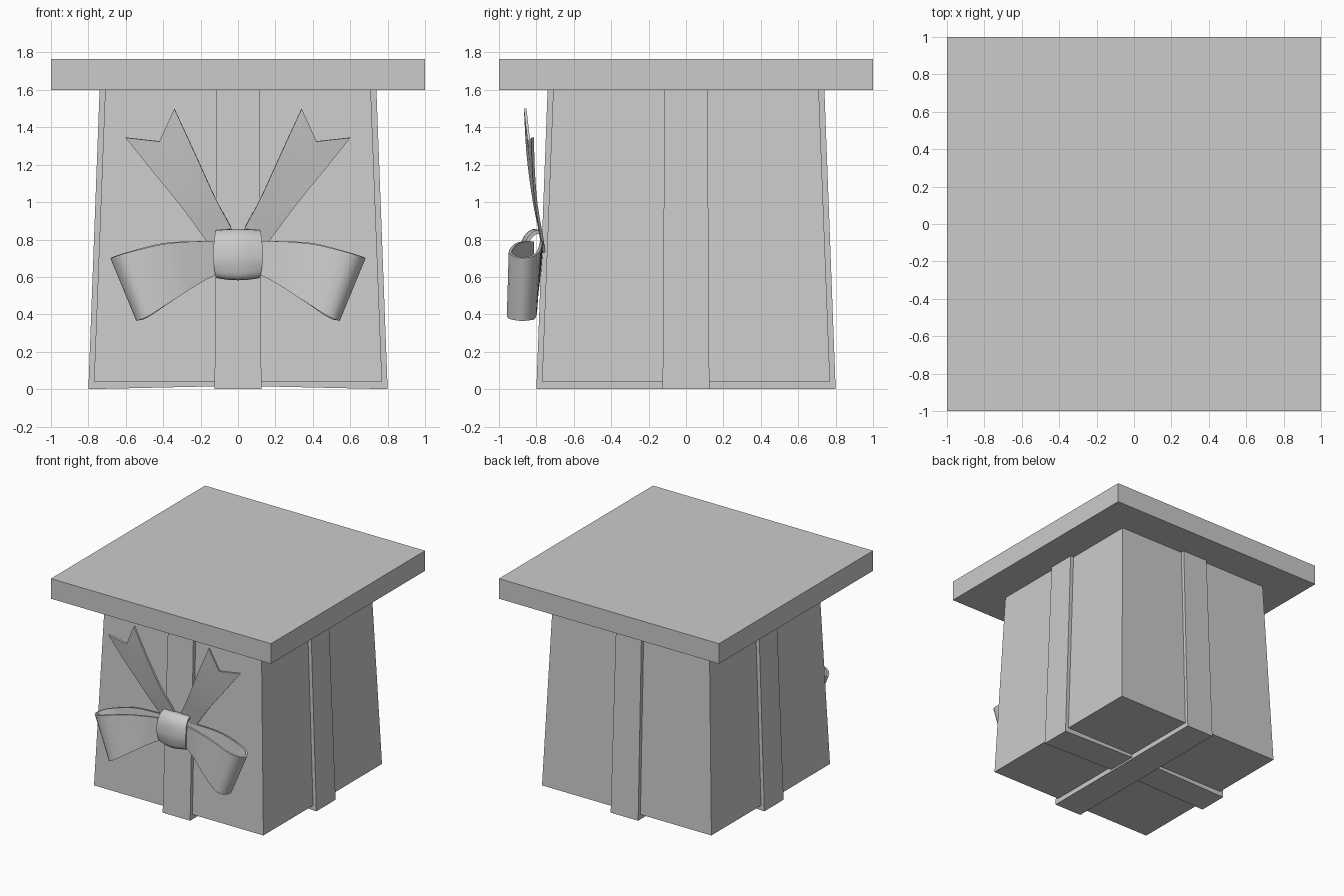
import bpy, bmesh
from mathutils import Vector

if "Cube" in bpy.data.objects:
    bpy.data.objects.remove(bpy.data.objects["Cube"])


def mesh_object(name, verts, faces):
    me = bpy.data.meshes.new(name)
    me.from_pydata(verts, [], faces)
    bm = bmesh.new()
    bm.from_mesh(me)
    bmesh.ops.recalc_face_normals(bm, faces=bm.faces)
    bm.to_mesh(me)
    bm.free()
    ob = bpy.data.objects.new(name, me)
    bpy.context.collection.objects.link(ob)
    return ob


def frustum(name, half0, half1, z0, z1):
    corners = [(-1, -1), (1, -1), (1, 1), (-1, 1)]
    verts = [(x * h, y * h, z) for h, z in ((half0, z0), (half1, z1)) for x, y in corners]
    sides = [(i, (i + 1) % 4, (i + 1) % 4 + 4, i + 4) for i in range(4)]
    return mesh_object(name, verts, [(3, 2, 1, 0), (4, 5, 6, 7)] + sides)


def strap(name, lift, along_y):
    # U-shaped profile running down one side, under the box and up the other
    prof = [(-0.74, 1.6), (-0.80, 0), (-0.125, lift), (0.125, lift), (0.80, 0), (0.74, 1.6),
            (0.70, 1.6), (0.76, 0.045), (-0.76, 0.045), (-0.70, 1.6)]
    n = len(prof)
    verts = []
    for side in (-1, 1):
        for p, z in prof:
            w = side * (0.125 - 0.01 * z / 1.6)
            verts.append((w, p, z) if along_y else (p, w, z))
    quads = [(i, (i + 1) % n, (i + 1) % n + n, i + n) for i in range(n)]
    return mesh_object(name, verts, [tuple(range(n)), tuple(range(n, 2 * n))] + quads)


def smooth_path(pts, steps=4):
    # Catmull-Rom sampling of a guide rail
    p = [Vector(q) for q in pts]
    p = [2 * p[0] - p[1]] + p + [2 * p[-1] - p[-2]]
    out = []
    for i in range(1, len(p) - 2):
        a, b, c, d = p[i - 1:i + 3]
        for k in range(steps):
            t = k / steps
            out.append(0.5 * (2 * b + (c - a) * t + (2 * a - 5 * b + 4 * c - d) * t * t
                              + (3 * b - a - 3 * c + d) * t ** 3))
    return out + [p[-2]]


def ribbon(name, rails, thickness, mirror=False):
    rows = [smooth_path(r) for r in rails]
    n = len(rows[0])
    faces = [(r * n + i, r * n + i + 1, (r + 1) * n + i + 1, (r + 1) * n + i)
             for r in range(len(rows) - 1) for i in range(n - 1)]
    ob = mesh_object(name, [v for row in rows for v in row], faces)
    mod = ob.modifiers.new("thickness", 'SOLIDIFY')
    mod.thickness = thickness
    mod.offset = 0
    if mirror:
        mod = ob.modifiers.new("mirror", 'MIRROR')
        mod.use_mirror_merge = False
    bpy.ops.object.select_all(action='DESELECT')
    ob.select_set(True)
    bpy.context.view_layer.objects.active = ob
    bpy.ops.object.convert(target='MESH')
    bpy.ops.object.shade_smooth_by_angle(angle=0.6)
    return ob


# Box, lid and the two crossing straps
frustum("box_body", 0.77, 0.71, 0.04, 1.6)
frustum("box_lid", 1.0, 1.0, 1.6, 1.765)
strap("strap_front_back", 0.0, True)
strap("strap_left_right", 0.015, False)

# Bow loops: upper and lower edges run out along the front and fold back
loop_top = [(0.08, -0.82, 0.79), (0.22, -0.86, 0.79), (0.40, -0.91, 0.775), (0.59, -0.94, 0.73),
            (0.67, -0.89, 0.705), (0.66, -0.83, 0.71), (0.58, -0.79, 0.735),
            (0.40, -0.775, 0.78), (0.22, -0.77, 0.79), (0.08, -0.77, 0.79)]
loop_low = [(0.08, -0.82, 0.63), (0.20, -0.86, 0.57), (0.34, -0.92, 0.48), (0.48, -0.95, 0.39),
            (0.53, -0.90, 0.37), (0.53, -0.85, 0.37), (0.48, -0.81, 0.385),
            (0.34, -0.80, 0.48), (0.20, -0.79, 0.57), (0.08, -0.78, 0.63)]
ribbon("bow_loops", [loop_top, loop_low], 0.016, True)

# Bow tails with a notched end
tail_in = [(0.0, -0.765, 0.78), (0.04, -0.785, 0.87), (0.12, -0.815, 1.02),
           (0.225, -0.845, 1.25), (0.34, -0.86, 1.50)]
tail_mid = [(0.06, -0.765, 0.75), (0.11, -0.78, 0.84), (0.20, -0.805, 0.99),
            (0.31, -0.825, 1.16), (0.42, -0.84, 1.325)]
tail_out = [(0.12, -0.76, 0.73), (0.18, -0.77, 0.81), (0.31, -0.80, 0.985),
            (0.46, -0.815, 1.17), (0.60, -0.82, 1.345)]
ribbon("bow_tails", [tail_in, tail_mid, tail_out], 0.014, True)

# Knot: a bulging band over the centre of the bow
knot_profile = [(-0.77, 0.835), (-0.82, 0.845), (-0.865, 0.80), (-0.88, 0.72),
                (-0.875, 0.65), (-0.85, 0.595), (-0.77, 0.60)]
knot_rails = []
for k in range(-2, 3):
    e = (k / 2) ** 2
    knot_rails.append([(k / 2 * (0.131 - 0.9 * (z - 0.72) ** 2), y + 0.02 * e,
                        z + (0.012 * e if z < 0.7 else -0.006 * e)) for y, z in knot_profile])
ribbon("bow_knot", knot_rails, 0.02)
